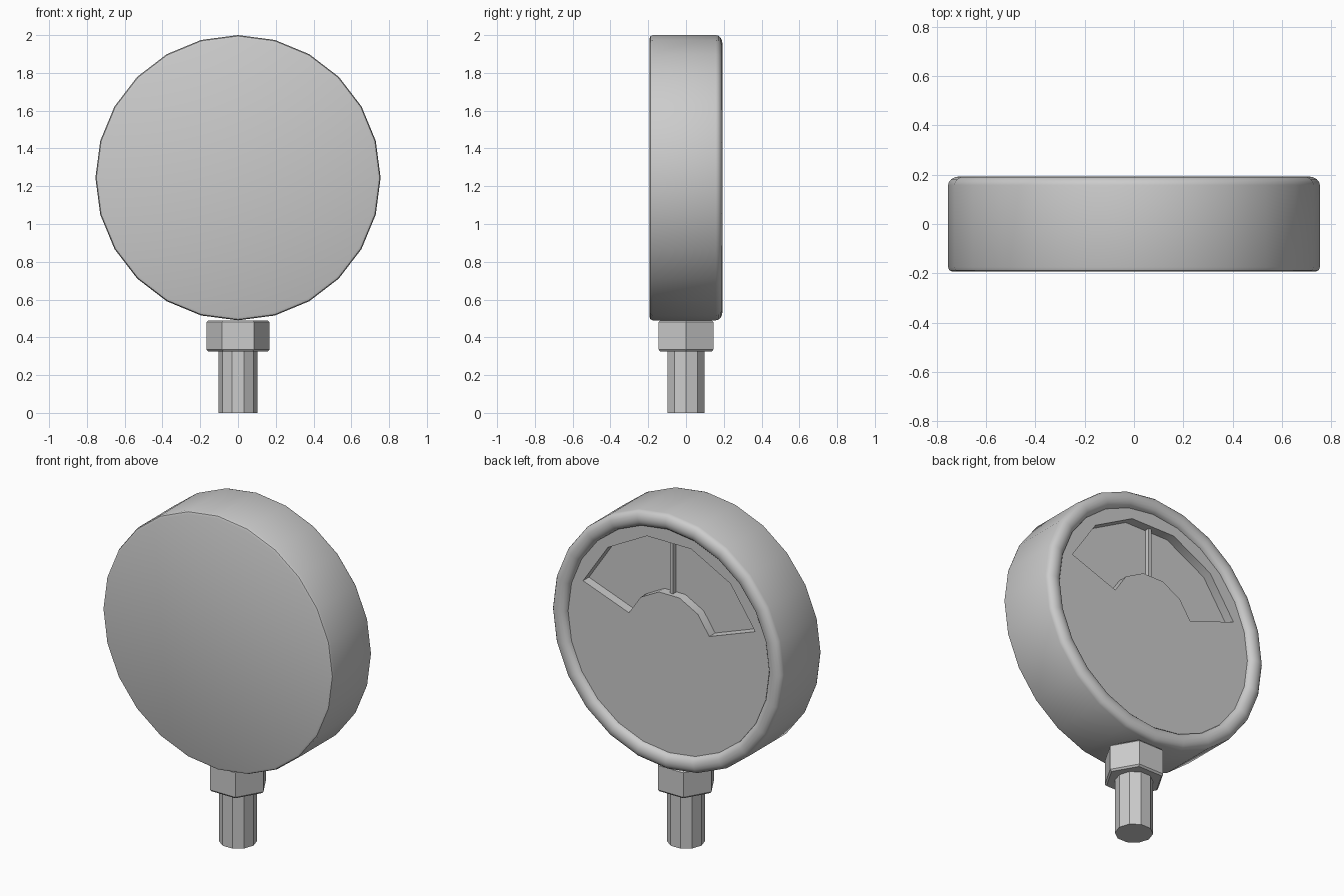
import bpy, bmesh
from math import sin, cos, pi, radians

if "Cube" in bpy.data.objects:
    bpy.data.objects.remove(bpy.data.objects["Cube"])

CZ = 1.245          # height of the gauge centre
DIAL_Y = 0.158      # plane of the dial face


def finish(name, bm, angle=35):
    bmesh.ops.recalc_face_normals(bm, faces=bm.faces)
    me = bpy.data.meshes.new(name)
    bm.to_mesh(me)
    bm.free()
    ob = bpy.data.objects.new(name, me)
    bpy.context.collection.objects.link(ob)
    smooth(ob, angle)
    return ob


def smooth(ob, angle):
    bpy.ops.object.select_all(action='DESELECT')
    ob.select_set(True)
    bpy.context.view_layer.objects.active = ob
    bpy.ops.object.shade_smooth_by_angle(angle=radians(angle))


def loft(name, rings, angle=35):
    """Closed solid through successive rings of points, capped at both ends."""
    bm = bmesh.new()
    vs = [[bm.verts.new(p) for p in ring] for ring in rings]
    n = len(vs[0])
    for a, b in zip(vs, vs[1:]):
        for i in range(n):
            j = (i + 1) % n
            bm.faces.new((a[i], a[j], b[j], b[i]))
    bm.faces.new(vs[0])
    bm.faces.new(vs[-1])
    return finish(name, bm, angle)


def ring_y(r, y, n=24):
    return [(r * sin(2 * pi * i / n), y, CZ + r * cos(2 * pi * i / n)) for i in range(n)]


def ring_z(r, z, n):
    return [(r * cos(2 * pi * i / n), r * sin(2 * pi * i / n), z) for i in range(n)]


# round case with a rolled rim around the recessed dial
profile = [(0.738, -0.193), (0.75, -0.188), (0.755, -0.175)]
for k in range(9):
    a = pi * k / 8
    profile.append((0.7085 + 0.0465 * cos(a), DIAL_Y + 0.035 * sin(a)))
case = loft("gauge_case", [ring_y(r, y) for r, y in profile])

# fan-shaped window sunk into the dial
angles = [radians(20 + 28 * k) for k in range(6)]
fan = [(0.6, a) for a in angles] + [(0.28, a) for a in reversed(angles)]
cutter = loft("window_cutter", [[(r * cos(a), y, CZ + r * sin(a)) for r, a in fan]
                                for y in (DIAL_Y - 0.055, DIAL_Y + 0.1)])
cutter.hide_render = True
mod = case.modifiers.new("window", 'BOOLEAN')
mod.operation = 'DIFFERENCE'
mod.solver = 'EXACT'
mod.object = cutter
bpy.context.view_layer.objects.active = case
bpy.ops.object.modifier_apply(modifier=mod.name)
bpy.data.objects.remove(cutter, do_unlink=True)
smooth(case, 35)

# needle standing upright in the window
loft("needle", [[(x, y, CZ + z) for x, y in
                 ((-0.01, 0.11), (0.01, 0.11), (0.01, 0.135), (-0.01, 0.135))]
                for z in (0.26, 0.585)])

# hex nut with softened edges
loft("hex_nut", [ring_z(r, z, 6) for r, z in
                 ((0.157, 0.325), (0.167, 0.335), (0.167, 0.48), (0.157, 0.49))])

# ten-sided connection pipe
loft("pipe_stem", [ring_z(0.103, z, 10) for z in (0, 0.33)], 30)
